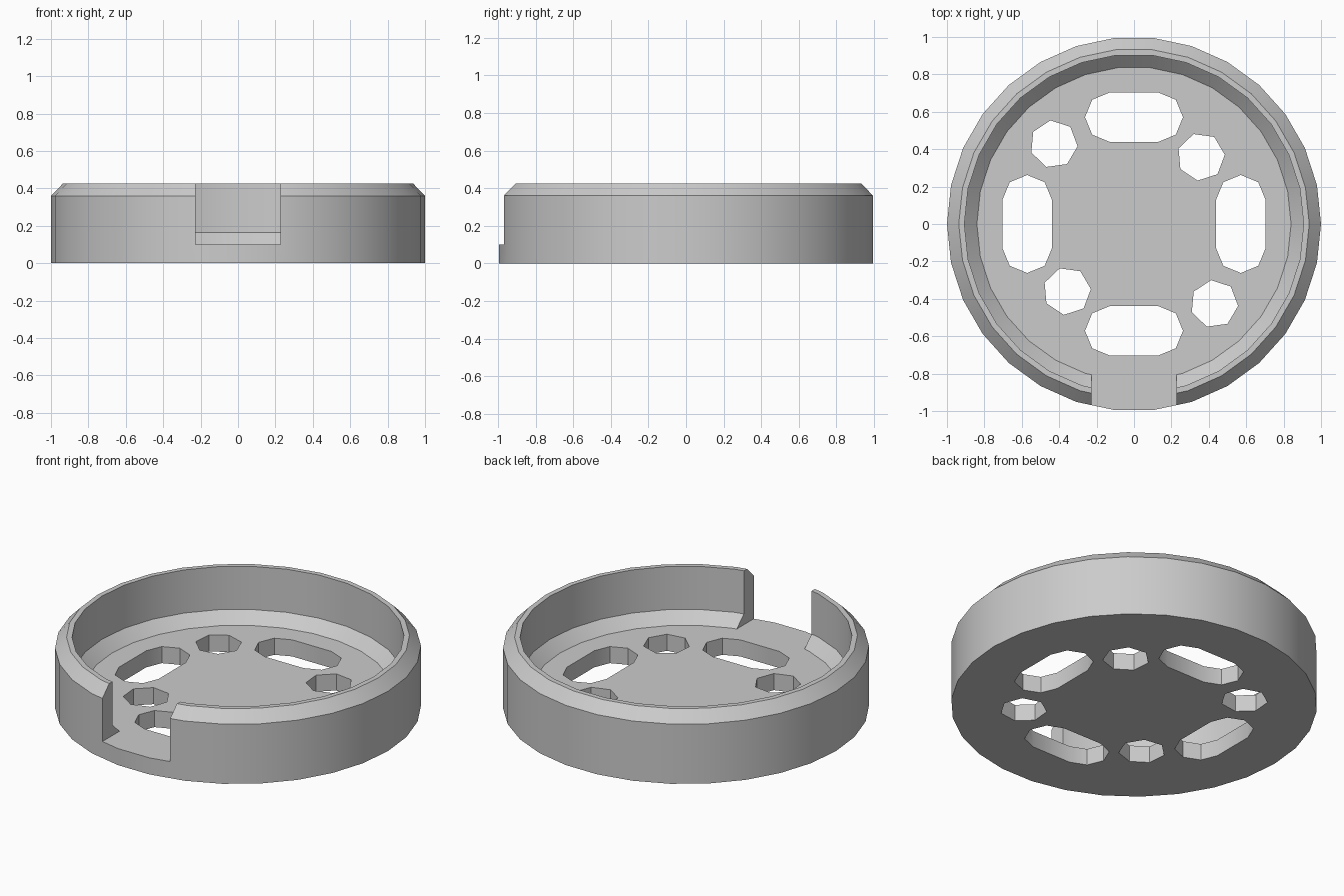
import bpy
import bmesh
from math import cos, sin, radians, tau

cube = bpy.data.objects.get("Cube")
if cube:
    bpy.data.objects.remove(cube, do_unlink=True)

SIDES = 30
FLOOR = 0.1

grey = bpy.data.materials.new("plain grey")
grey.use_nodes = True
colour = (0.6, 0.6, 0.6, 1)
grey.diffuse_color = colour
grey.node_tree.nodes["Principled BSDF"].inputs["Base Color"].default_value = colour


def make_object(name, bm):
    bmesh.ops.recalc_face_normals(bm, faces=bm.faces)
    mesh = bpy.data.meshes.new(name)
    bm.to_mesh(mesh)
    bm.free()
    mesh.materials.append(grey)
    obj = bpy.data.objects.new(name, mesh)
    bpy.context.collection.objects.link(obj)
    return obj


def loft(bm, loops):
    """Join equal loops of points and cap both ends."""
    rings = [[bm.verts.new(p) for p in loop] for loop in loops]
    n = len(rings[0])
    for a, b in zip(rings, rings[1:]):
        for i in range(n):
            j = (i + 1) % n
            bm.faces.new((a[i], a[j], b[j], b[i]))
    bm.faces.new(rings[0])
    bm.faces.new(rings[-1])


def prism(bm, outline, bottom, top):
    loft(bm, [[(x, y, z) for x, y in outline] for z in (bottom, top)])


def polygon(x, y, radius, sides, turn=0):
    angles = [radians(turn) + tau * i / sides for i in range(sides)]
    return [(x + radius * cos(a), y + radius * sin(a)) for a in angles]


def slot(x, y, along_x, half=0.13, radius=0.132):
    """Long hole with four-sided round ends."""
    points = []
    for end in (0, 180):
        for step in range(5):
            a = radians(end - 90 + 45 * step)
            u = half * (1 if end == 0 else -1) + radius * cos(a)
            v = radius * sin(a)
            points.append((x + u, y + v) if along_x else (x - v, y + u))
    return points


# Shallow tray: outer wall, bevelled rim, inner wall and sloped foot
profile = [(1, 0), (1, 0.36), (0.937, 0.425), (0.907, 0.425),
           (0.907, 0.165), (0.84, FLOOR)]
bm = bmesh.new()
loft(bm, [[(x, y, z) for x, y in polygon(0, 0, r, SIDES)] for r, z in profile])
tray = make_object("round_tray", bm)

# Cutters: front notch, four slots and four seven-sided holes
bm = bmesh.new()
prism(bm, [(-0.226, -1.2), (0.226, -1.2), (0.226, -0.75), (-0.226, -0.75)],
      FLOOR, 0.6)
for side in (-1, 1):
    prism(bm, slot(0.571 * side, 0, False), -0.1, 0.3)
    prism(bm, slot(0, 0.571 * side, True), -0.1, 0.3)
    prism(bm, polygon(0.358 * side, 0.359 * side, 0.128, 7, 5), -0.1, 0.3)
    prism(bm, polygon(0.429 * side, -0.427 * side, 0.128, 7, -5), -0.1, 0.3)
cutter = make_object("opening_cutter", bm)
cutter.hide_render = True

cut = tray.modifiers.new("openings", "BOOLEAN")
cut.operation = "DIFFERENCE"
cut.solver = "EXACT"
cut.object = cutter

bpy.ops.object.select_all(action="DESELECT")
tray.select_set(True)
bpy.context.view_layer.objects.active = tray
bpy.ops.object.modifier_apply(modifier=cut.name)
bpy.data.objects.remove(cutter, do_unlink=True)
bpy.ops.object.shade_smooth_by_angle(angle=radians(30))
